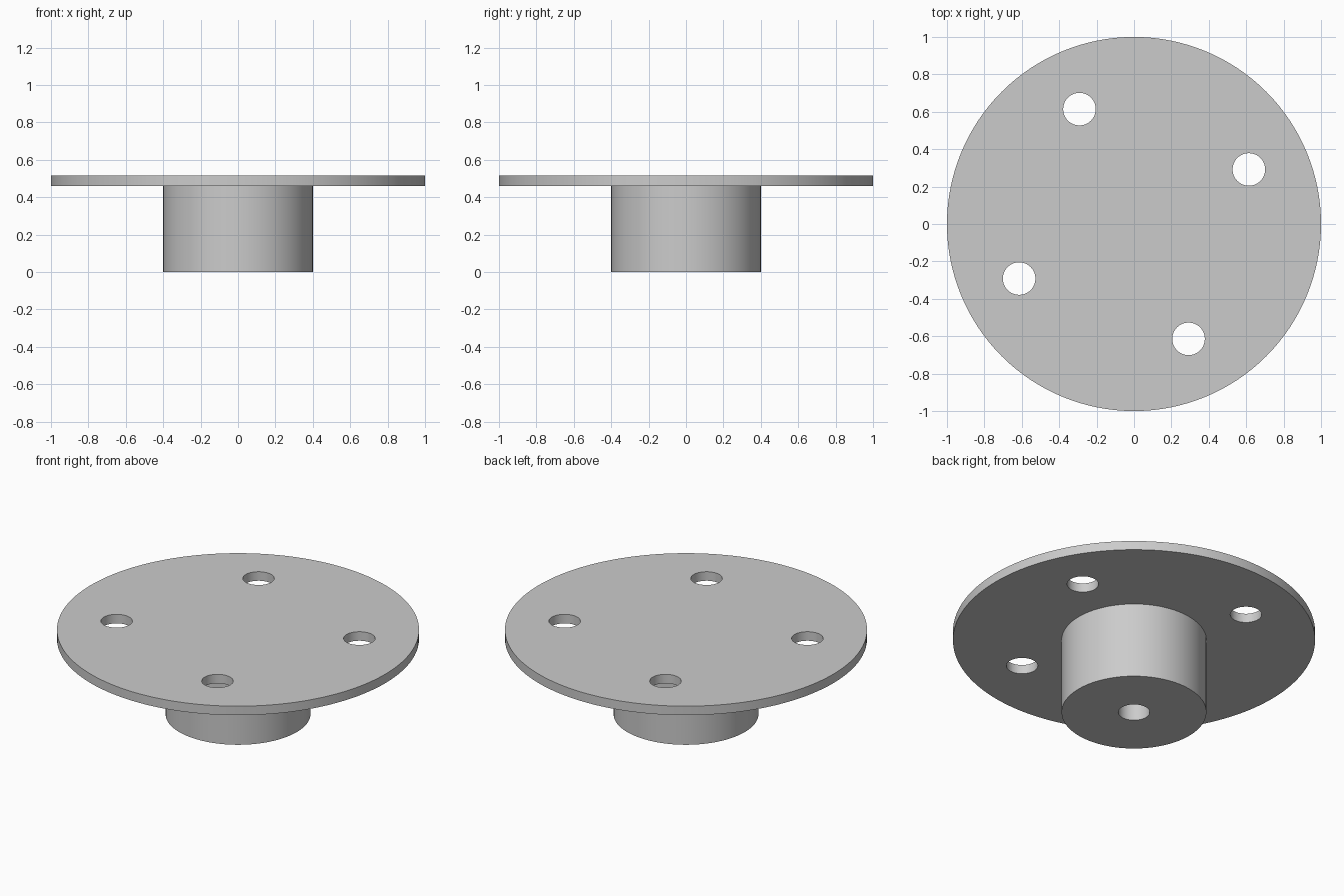
import bpy
import bmesh
from math import cos, sin, pi, radians
from mathutils import Vector

cube = bpy.data.objects.get("Cube")
if cube:
    bpy.data.objects.remove(cube, do_unlink=True)

PLATE_R, HUB_R, HOLE_R = 1.0, 0.4, 0.087
PLATE_BOTTOM, TOP = 0.46, 0.515
BOLT_CIRCLE, BOLT_ANGLE = 0.68, radians(25.4)
SEGMENTS = 128

grey = bpy.data.materials.new("plain grey")
grey.use_nodes = True
colour = (0.6, 0.6, 0.6, 1)
grey.diffuse_color = colour
grey.node_tree.nodes["Principled BSDF"].inputs["Base Color"].default_value = colour


def lathe(name, profile, segments):
    """Solid of revolution about z; both ends of the profile are capped."""
    bm = bmesh.new()
    rings = []
    for r, z in profile:
        rings.append([bm.verts.new((r * cos(2 * pi * i / segments),
                                    r * sin(2 * pi * i / segments), z))
                      for i in range(segments)])
    for a, b in zip(rings, rings[1:]):
        for i in range(segments):
            j = (i + 1) % segments
            bm.faces.new((a[i], a[j], b[j], b[i]))
    bm.faces.new(rings[0])
    bm.faces.new(rings[-1])
    bmesh.ops.recalc_face_normals(bm, faces=bm.faces)
    mesh = bpy.data.meshes.new(name)
    bm.to_mesh(mesh)
    bm.free()
    mesh.materials.append(grey)
    obj = bpy.data.objects.new(name, mesh)
    bpy.context.collection.objects.link(obj)
    return obj


# Round plate and hub in one solid, with a blind bore from below
flange = lathe("flanged_hub", [
    (HOLE_R, PLATE_BOTTOM), (HOLE_R, 0), (HUB_R, 0),
    (HUB_R, PLATE_BOTTOM), (PLATE_R, PLATE_BOTTOM), (PLATE_R, TOP)], SEGMENTS)
bpy.context.view_layer.objects.active = flange
flange.select_set(True)

# Four bolt holes through the plate
for k in range(4):
    angle = BOLT_ANGLE + k * pi / 2
    cutter = lathe("bolt_hole_cutter",
                   [(HOLE_R, PLATE_BOTTOM - 0.1), (HOLE_R, TOP + 0.1)], 48)
    cutter.location = Vector((cos(angle), sin(angle), 0)) * BOLT_CIRCLE
    cutter.hide_render = True
    cut = flange.modifiers.new("bolt_hole", "BOOLEAN")
    cut.operation = "DIFFERENCE"
    cut.solver = "EXACT"
    cut.object = cutter
    bpy.ops.object.modifier_apply(modifier=cut.name)
    bpy.data.objects.remove(cutter, do_unlink=True)

bpy.ops.object.shade_smooth_by_angle(angle=radians(30))
